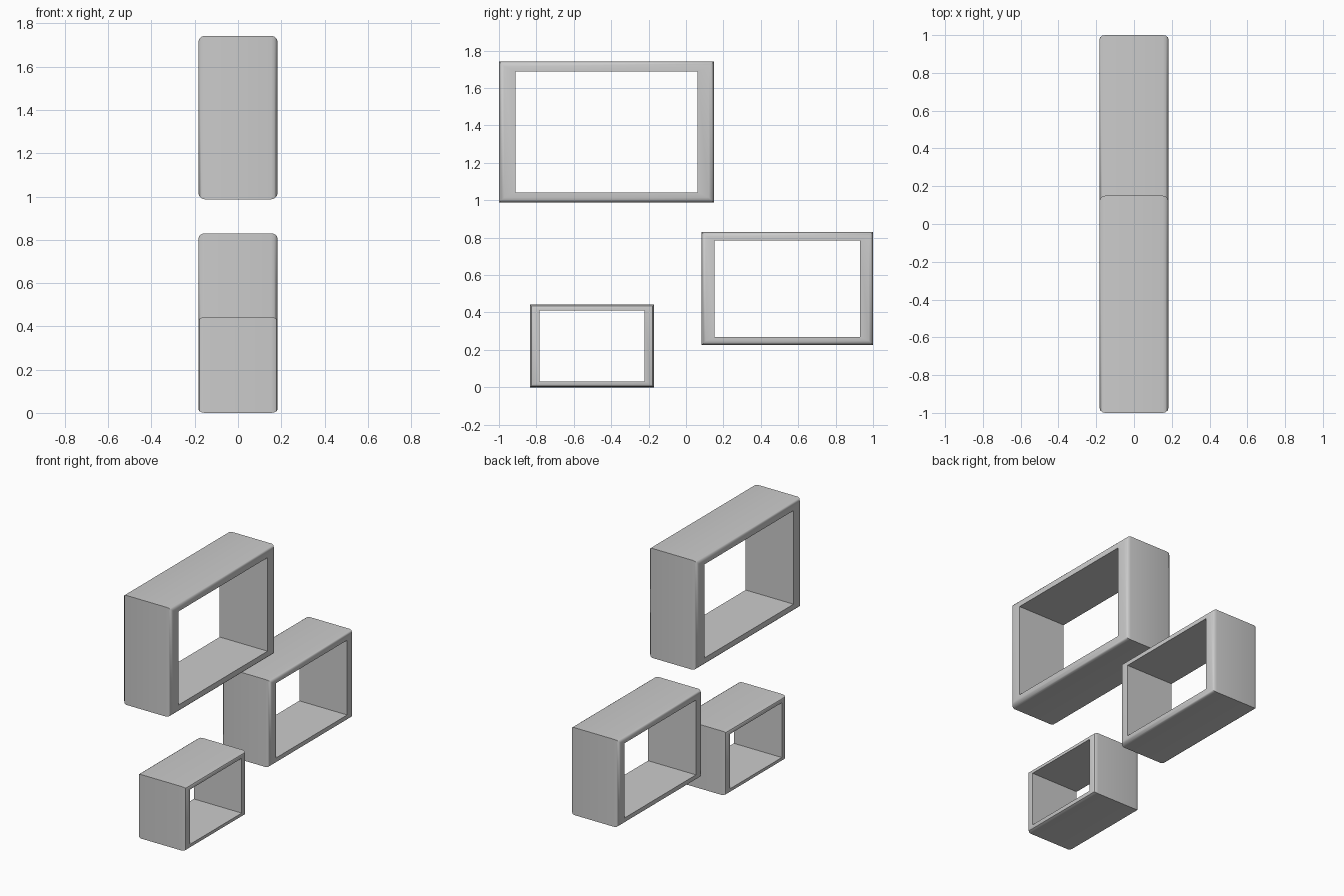
import bpy, bmesh, math

if "Cube" in bpy.data.objects:
    bpy.data.objects.remove(bpy.data.objects["Cube"])

HALF_DEPTH = 0.183
BEVEL_X = 0.03
SEGMENTS = 3


def box_frame(name, y0, y1, z0, z1, border_y, border_z, bevel):
    """Open rectangular shelf: a rounded-edge section swept round a rectangle."""
    # Section as (x, inset in y, inset in z), front rim then mirrored back rim
    rim = []
    for i in range(SEGMENTS + 1):
        a = math.pi / 2 * i / SEGMENTS
        inset = bevel * (1 - math.cos(a))
        rim.append((HALF_DEPTH - BEVEL_X * (1 - math.sin(a)), inset, inset))
    rim.append((HALF_DEPTH, border_y, border_z))
    section = rim + [(-x, iy, iz) for x, iy, iz in reversed(rim)]

    bm = bmesh.new()
    rings = [[bm.verts.new((x, y, z)) for y, z in (
        (y0 + iy, z0 + iz), (y1 - iy, z0 + iz),
        (y1 - iy, z1 - iz), (y0 + iy, z1 - iz))] for x, iy, iz in section]
    for k, ring in enumerate(rings):
        nxt = rings[(k + 1) % len(rings)]
        for j in range(4):
            n = (j + 1) % 4
            bm.faces.new((ring[j], ring[n], nxt[n], nxt[j]))
    bmesh.ops.recalc_face_normals(bm, faces=bm.faces)

    mesh = bpy.data.meshes.new(name)
    bm.to_mesh(mesh)
    bm.free()
    obj = bpy.data.objects.new(name, mesh)
    bpy.context.collection.objects.link(obj)
    bpy.ops.object.select_all(action='DESELECT')
    obj.select_set(True)
    bpy.context.view_layer.objects.active = obj
    bpy.ops.object.shade_smooth_by_angle(angle=math.radians(35))


# Three wall shelves of decreasing size
box_frame("large_shelf", -1.0, 0.15, 0.987, 1.743, 0.088, 0.055, 0.028)
box_frame("medium_shelf", 0.083, 1.0, 0.226, 0.83, 0.07, 0.044, 0.023)
box_frame("small_shelf", -0.835, -0.17, 0.0, 0.442, 0.051, 0.032, 0.016)
